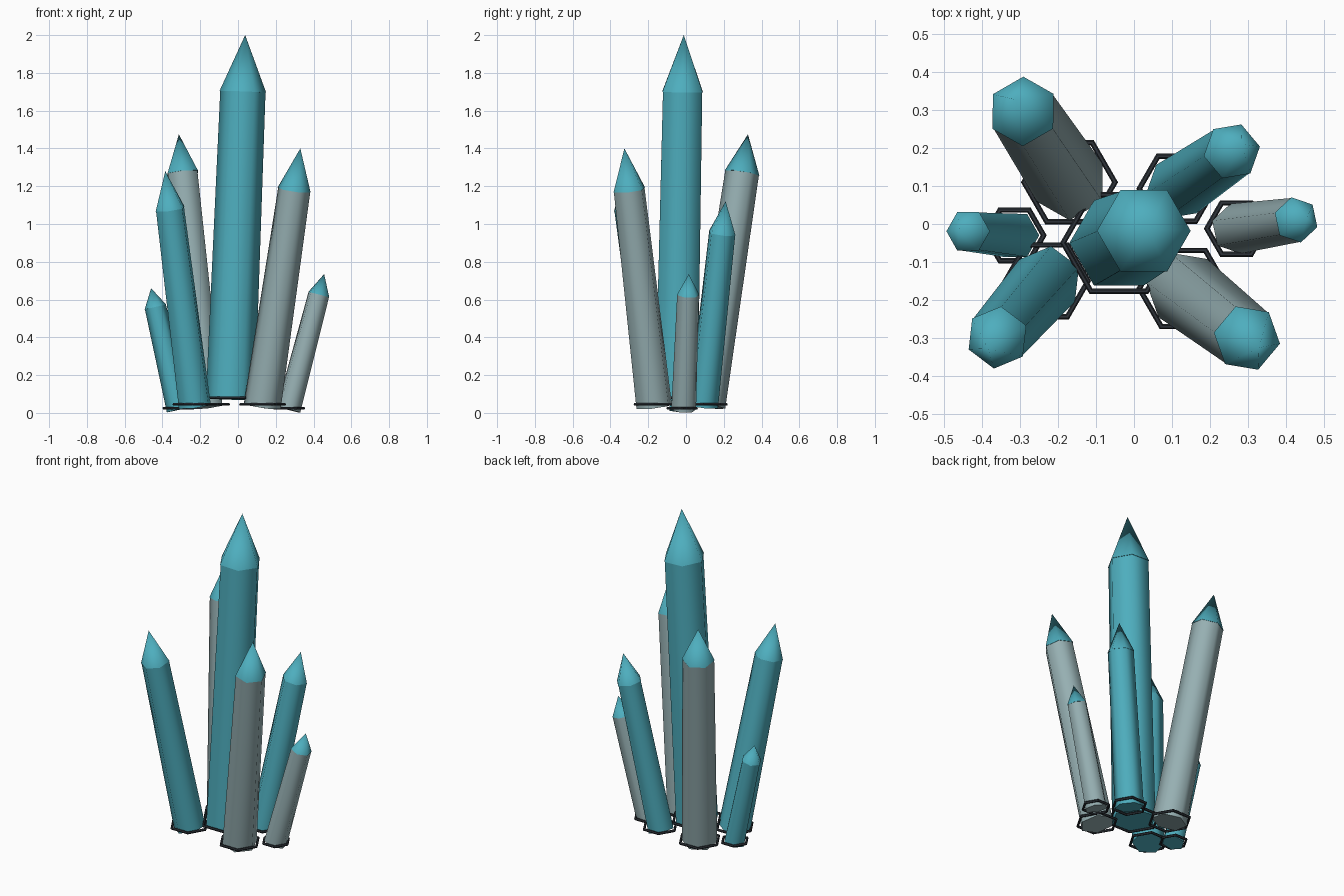
import bpy, math
from mathutils import Vector, Matrix

if "Cube" in bpy.data.objects:
    bpy.data.objects.remove(bpy.data.objects["Cube"])


def material(name, rgb):
    m = bpy.data.materials.new(name)
    m.diffuse_color = (*rgb, 1)
    m.use_nodes = True
    m.node_tree.nodes["Principled BSDF"].inputs["Base Color"].default_value = m.diffuse_color
    return m


TEAL = material("teal crystal", (0.076, 0.423, 0.515))
GREY = material("pale grey crystal", (0.305, 0.43, 0.445))
DARK = material("dark base ring", (0.026, 0.032, 0.04))


def finish(name, mat, smooth):
    ob = bpy.context.object
    ob.name = ob.data.name = name
    ob.data.materials.append(mat)
    if smooth:
        ob.data.shade_smooth()
        ob.data.set_sharp_from_angle(angle=math.radians(65))
    return ob


def hex_cone(name, mat, a, b, r1, r2, spin):
    """Six-sided tapered prism running from point a to point b."""
    d = b - a
    bpy.ops.mesh.primitive_cone_add(vertices=6, radius1=r1, radius2=r2, depth=d.length)
    ob = finish(name, mat, True)
    lean = Vector((0, 0, 1)).rotation_difference(d).to_matrix().to_4x4()
    # the primitive starts with a corner on +y, so 30 degrees puts one on +x
    turn = Matrix.Rotation(math.radians(spin + 30), 4, 'Z')
    ob.data.transform(Matrix.Translation((a + b) / 2) @ lean @ turn)


def crystal(name, mat, base, apex, collar, r_base, r_top, r_ring, spin):
    base, apex = Vector(base), Vector(apex)
    shoulder = base.lerp(apex, (collar - base.z) / (apex.z - base.z))
    foot = base - (apex - base).normalized() * 0.008
    # leaning shaft and pointed tip
    hex_cone(name + "_shaft", mat, foot, shoulder, r_base, r_top, spin)
    hex_cone(name + "_tip", TEAL, shoulder, apex, r_top * 1.03, 0, spin)
    # flat six-sided ring around the foot
    bpy.ops.mesh.primitive_torus_add(major_segments=6, minor_segments=6, major_radius=r_ring,
                                     minor_radius=0.008, location=base)
    finish(name + "_ring", DARK, False)


# name, colour, foot, apex, shoulder height, foot / shoulder / ring radius, spin
crystal("centre", TEAL, (-0.04, -0.05, 0.08), (0.038, -0.012, 2.0), 1.70, 0.13, 0.12, 0.147, 0)
crystal("back_left", GREY, (-0.17, 0.11, 0.045), (-0.313, 0.328, 1.475), 1.27, 0.10, 0.09, 0.12, 30)
crystal("front_left", TEAL, (-0.23, -0.15, 0.045), (-0.385, -0.328, 1.28), 1.08, 0.092, 0.081, 0.109, 23)
crystal("left_small", TEAL, (-0.315, -0.03, 0.025), (-0.46, -0.017, 0.66), 0.56, 0.065, 0.057, 0.077, 0)
crystal("front_right", GREY, (0.13, -0.17, 0.045), (0.33, -0.326, 1.40), 1.18, 0.10, 0.087, 0.116, -10)
crystal("back_right", TEAL, (0.113, 0.093, 0.045), (0.285, 0.21, 1.12), 0.95, 0.083, 0.074, 0.099, 10)
crystal("right_small", GREY, (0.27, -0.012, 0.025), (0.456, 0.015, 0.735), 0.625, 0.067, 0.059, 0.078, -18)
